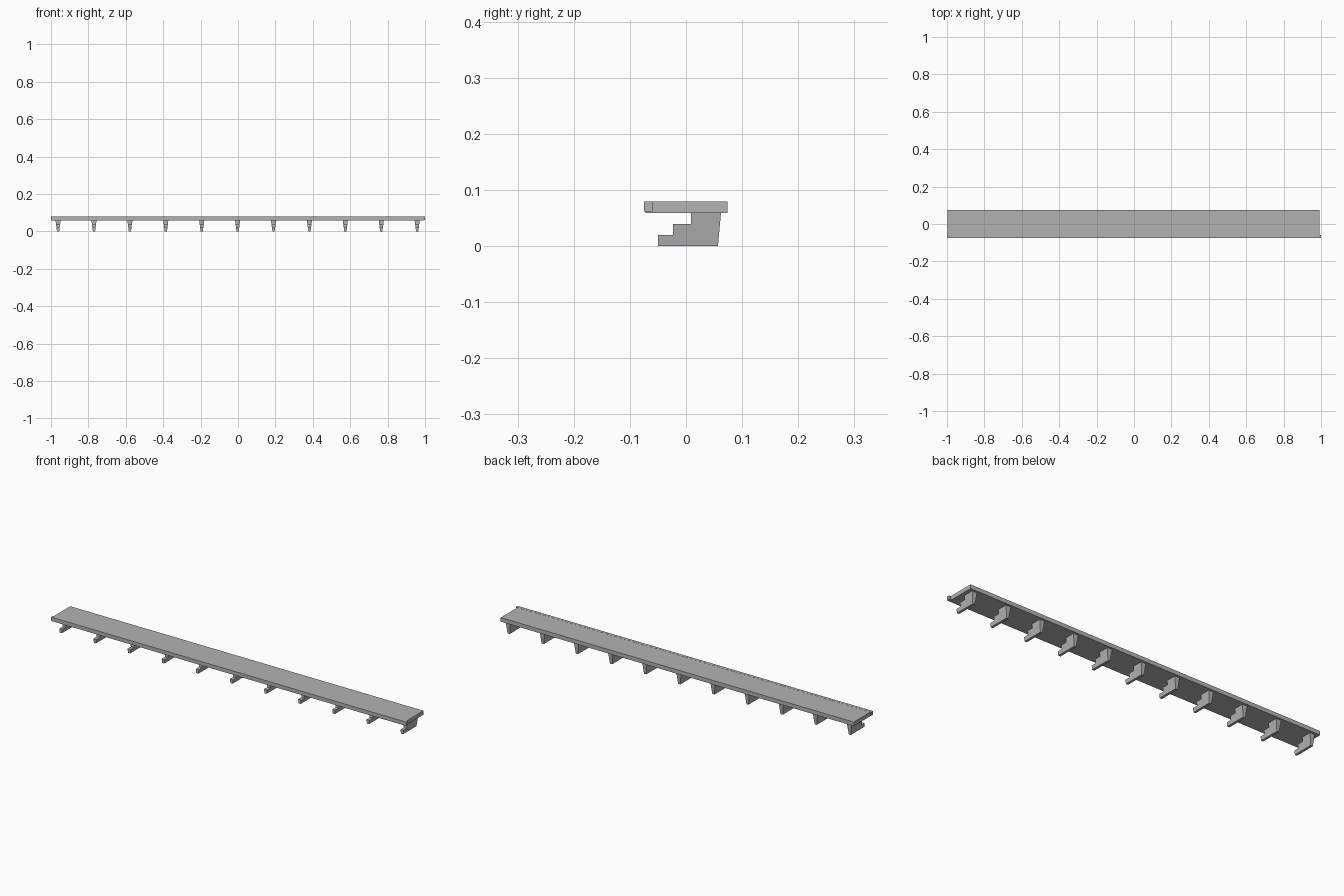
import bpy

cube = bpy.data.objects.get("Cube")
if cube:
    bpy.data.objects.remove(cube, do_unlink=True)

stone = bpy.data.materials.new("grey stone")
stone.use_nodes = True
colour = (0.45, 0.45, 0.45, 1)
stone.diffuse_color = colour
stone.node_tree.nodes["Principled BSDF"].inputs["Base Color"].default_value = colour


def block(name, x, y, z, bottom=None):
    """Box from (min, max) ranges; bottom gives other x and y ranges for a taper."""
    bx, by = bottom or (x, y)
    verts = []
    for xs, ys, h in ((bx, by, z[0]), (x, y, z[1])):
        verts += [(xs[0], ys[0], h), (xs[1], ys[0], h), (xs[1], ys[1], h), (xs[0], ys[1], h)]
    faces = [(3, 2, 1, 0), (4, 5, 6, 7)]
    faces += [(i, (i + 1) % 4, (i + 1) % 4 + 4, i + 4) for i in range(4)]
    mesh = bpy.data.meshes.new(name)
    mesh.from_pydata(verts, [], faces)
    mesh.materials.append(stone)
    obj = bpy.data.objects.new(name, mesh)
    bpy.context.collection.objects.link(obj)
    return obj


# Walkway slab and the slightly longer lip along its front edge
block("slab", (-0.996, 0.991), (-0.072, 0.074), (0.059, 0.0795))
block("front_lip", (-1, 1), (-0.0745, -0.06), (0.0617, 0.08))


# Taper shared by all corbel tiers
def half_width(z):
    return 0.006 + 0.13 * z


def back(z):
    return 0.057 + 0.09 * z


# Stepped corbels: three tiers, reaching further forward lower down
TIERS = (("lower", 0, 0.02, -0.05), ("middle", 0.02, 0.0395, -0.0235), ("upper", 0.0395, 0.0595, 0.009))
for n in range(11):
    cx = -0.002 + 0.192 * (n - 5)
    for tier, z0, z1, front in TIERS:
        (bx, by), (tx, ty) = [((cx - half_width(z), cx + half_width(z)), (front, back(z))) for z in (z0, z1)]
        block(f"corbel_{tier}_{n + 1}", tx, ty, (z0, z1), (bx, by))
